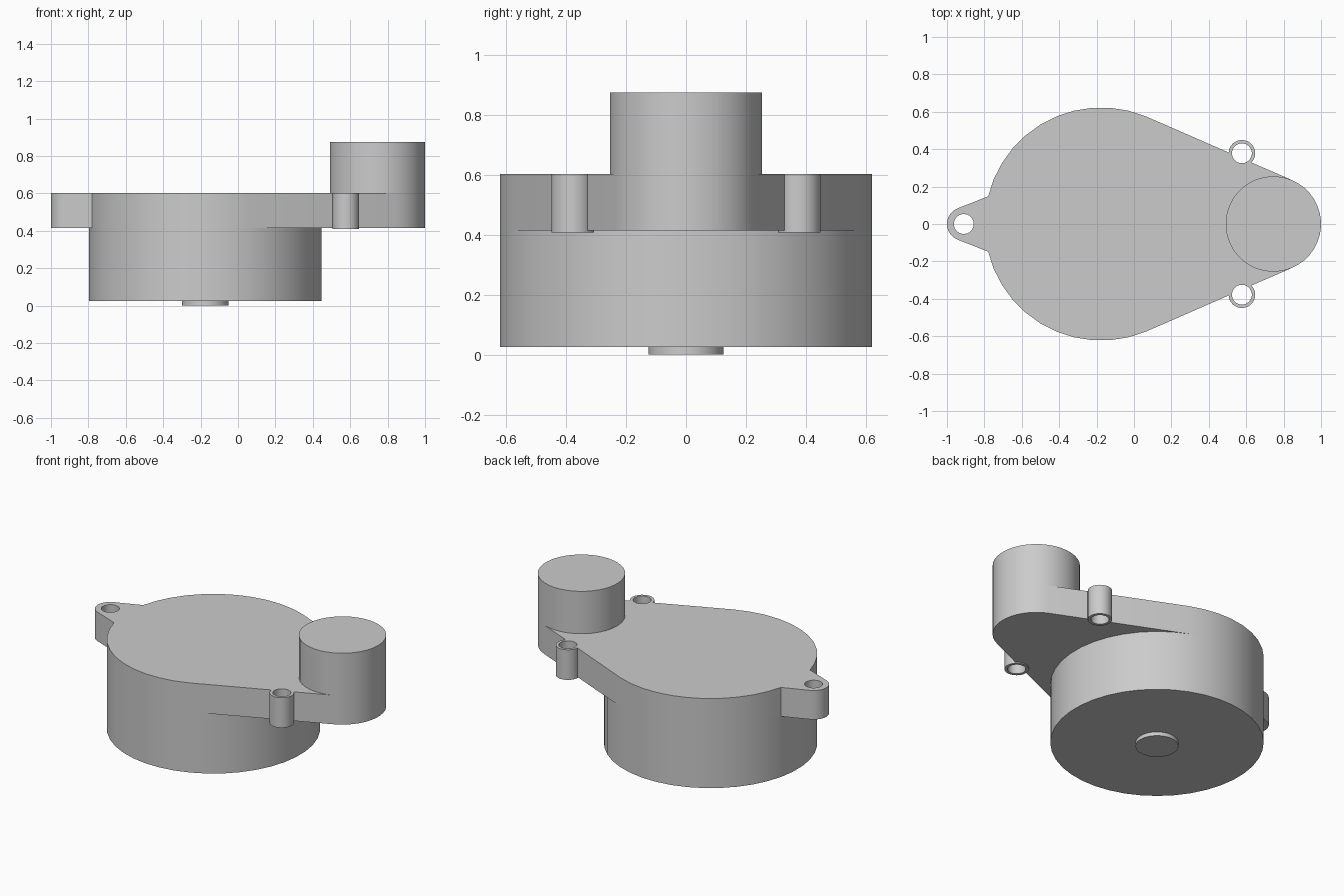
import bpy, bmesh, math
from mathutils import Vector

cube = bpy.data.objects.get("Cube")
if cube:
    bpy.data.objects.remove(cube, do_unlink=True)

grey = bpy.data.materials.new("plain grey")
grey.use_nodes = True
COLOUR = (0.6, 0.6, 0.6, 1)
grey.diffuse_color = COLOUR
grey.node_tree.nodes["Principled BSDF"].inputs["Base Color"].default_value = COLOUR


def prism(name, circles, z0, z1, sides=40):
    """Extruded convex outline wrapped round one or more (x, y, radius) circles."""
    bm = bmesh.new()
    for x, y, r in circles:
        for i in range(sides):
            a = math.tau * (i + 0.5) / sides
            for z in (z0, z1):
                bm.verts.new(Vector((x + r * math.cos(a), y + r * math.sin(a), z)))
    hull = bmesh.ops.convex_hull(bm, input=bm.verts)
    spare = {v for v in hull["geom_interior"] + hull["geom_unused"]
             if isinstance(v, bmesh.types.BMVert)}
    bmesh.ops.delete(bm, geom=list(spare), context="VERTS")
    bmesh.ops.dissolve_limit(bm, angle_limit=0.01, verts=bm.verts, edges=bm.edges)
    bmesh.ops.recalc_face_normals(bm, faces=bm.faces)
    mesh = bpy.data.meshes.new(name)
    bm.to_mesh(mesh)
    bm.free()
    mesh.materials.append(grey)
    obj = bpy.data.objects.new(name, mesh)
    bpy.context.collection.objects.link(obj)
    return obj


def activate(obj):
    bpy.ops.object.select_all(action="DESELECT")
    obj.select_set(True)
    bpy.context.view_layer.objects.active = obj


def combine(target, tool, operation):
    """Apply a boolean and discard the tool."""
    mod = target.modifiers.new(operation.lower(), "BOOLEAN")
    mod.operation, mod.solver, mod.object = operation, "EXACT", tool
    activate(target)
    bpy.ops.object.modifier_apply(modifier=mod.name)
    bpy.data.objects.remove(tool, do_unlink=True)


DRUM = (-0.175, 0, 0.623)
MOTOR = (0.745, 0, 0.255)
FLOOR, DECK = 0.415, 0.602

# Drum, central boss below it and the raised motor can
drum = prism("drum", [DRUM], 0.025, FLOOR)
boss = prism("bottom_boss", [(-0.175, 0, 0.125)], 0, 0.025)
motor = prism("motor_can", [MOTOR], DECK, 0.875)

# Tapered deck with the rear lug and two side screw tubes
deck = prism("mounting_deck", [DRUM, MOTOR], FLOOR, DECK)
lug = prism("lug", [(-0.91, 0, 0.09), (-0.175, 0, 0.36)], FLOOR, DECK)
combine(deck, lug, "UNION")
screws = [(-0.91, 0), (0.577, 0.378), (0.577, -0.378)]
for x, y in screws[1:]:
    combine(deck, prism("screw_tube", [(x, y, 0.071)], 0.408, DECK), "UNION")

# Screw holes through the deck
for x, y in screws:
    combine(deck, prism("hole_cutter", [(x, y, 0.053)], 0.3, 0.7), "DIFFERENCE")

for part in (drum, boss, motor, deck):
    activate(part)
    bpy.ops.object.shade_smooth_by_angle(angle=math.radians(30))
